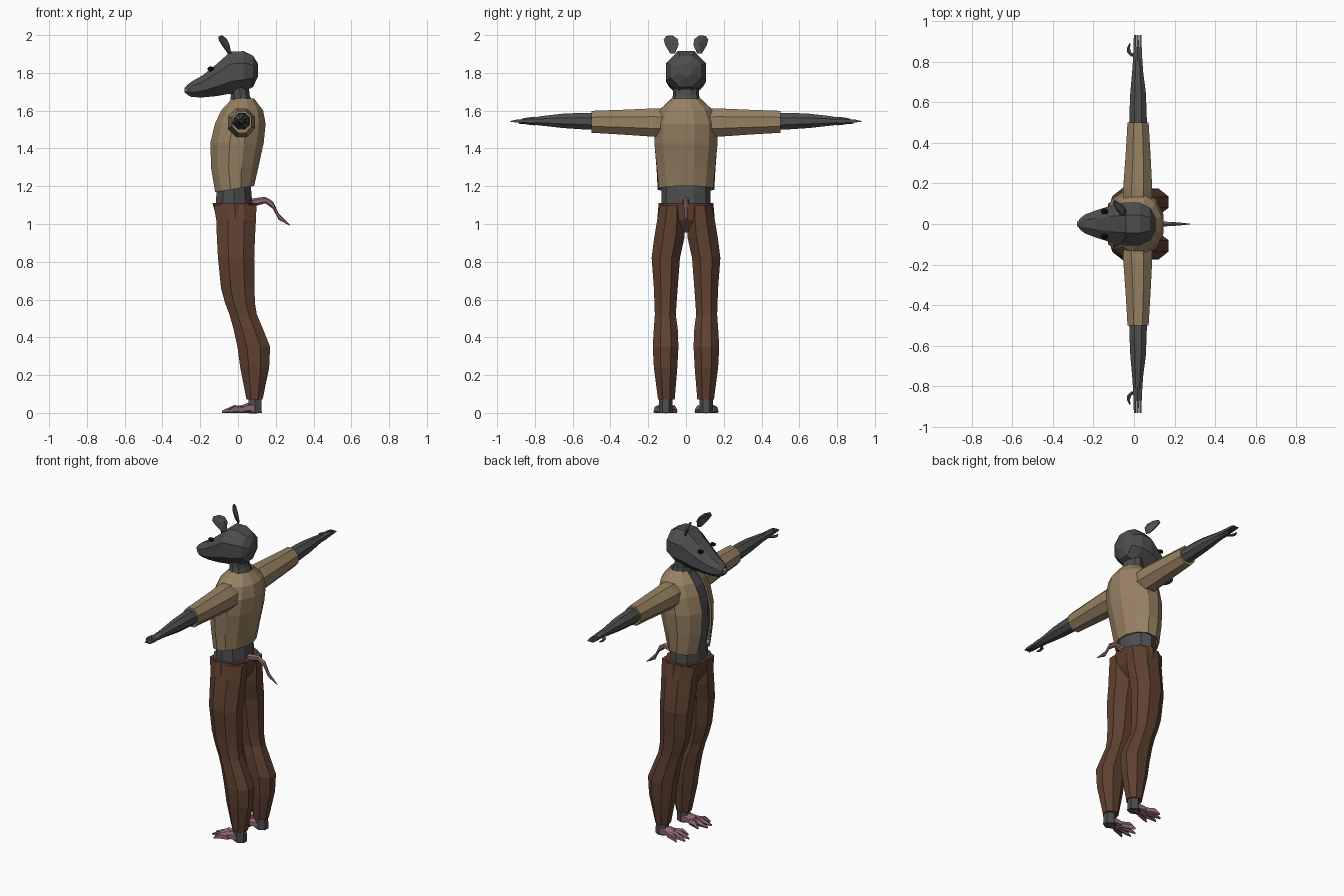
import bpy, bmesh
from math import cos, sin, pi
from mathutils import Vector, Matrix


def mat(name, r, g, b):
    m = bpy.data.materials.new(name)
    m.diffuse_color = (r, g, b, 1)
    return m


FUR = mat("fur", .075, .075, .075)
TAN = mat("tan_cloth", .31, .22, .125)
BROWN = mat("brown_cloth", .115, .053, .03)
PINK = mat("pink_skin", .28, .14, .175)
BLACK = mat("eye_black", .005, .005, .005)
AXES = {'x': ((0, 1, 0), (0, 0, 1)), 'y': ((1, 0, 0), (0, 0, 1)), 'z': ((1, 0, 0), (0, 1, 0))}


def finish(name, bm, m, mirror=False):
    bmesh.ops.recalc_face_normals(bm, faces=bm.faces)
    me = bpy.data.meshes.new(name)
    bm.to_mesh(me)
    bm.free()
    me.materials.append(m)
    o = bpy.data.objects.new(name, me)
    bpy.context.collection.objects.link(o)
    if mirror:
        mod = o.modifiers.new("mirror", 'MIRROR')
        mod.use_axis = (False, True, False)
        mod.use_mirror_merge = False
    return o


def loft(name, rings, m, axis='z', n=8, mirror=False, gaps=None, tilt=0):
    """Skin rings (cx, cy, cz, ra, rb); gaps = opening half-angle at -x for each ring."""
    U, V = (Vector(a) for a in AXES[axis])
    bm, loops = bmesh.new(), []
    for i, (x, y, z, a, b) in enumerate(rings):
        loop = []
        for k in range(n):
            if gaps:
                t, s = pi + gaps[i] + (2 * pi - 2 * gaps[i]) * k / (n - 1), 1
            else:
                t, s = 2 * pi * (k + .5) / n, 1 / cos(pi / n)
            p = Vector((x, y, z)) + U * a * s * cos(t) + V * b * s * sin(t)
            if i == 0:
                p.z += tilt * cos(t)
            loop.append(bm.verts.new(p))
        loops.append(loop)
    for A, B in zip(loops, loops[1:]):
        for k in range(n - 1 if gaps else n):
            j = (k + 1) % n
            bm.faces.new((A[k], A[j], B[j], B[k]))
    if not gaps:
        bm.faces.new(loops[0])
        bm.faces.new(loops[-1])
    return finish(name, bm, m, mirror)


def span(lo, hi):
    return (lo + hi) / 2, (hi - lo) / 2


# head: sections from snout to skull (x, low z, high z, half width)
head = []
for x, lo, hi, w in [(-.27, 1.685, 1.735, .022), (-.245, 1.672, 1.755, .045), (-.19, 1.67, 1.785, .066),
                     (-.115, 1.677, 1.845, .09), (-.04, 1.69, 1.912, .107), (.03, 1.70, 1.915, .105),
                     (.08, 1.725, 1.89, .08), (.105, 1.78, 1.85, .035)]:
    c, r = span(lo, hi)
    head.append((x, 0, c, w, r))
loft("head", head, FUR, 'x')
loft("nose", [(-.282, 0, 1.71, .01, .012), (-.262, 0, 1.71, .024, .026)], PINK, 'x', 6)

# eyes
bm = bmesh.new()
bmesh.ops.create_icosphere(bm, subdivisions=1, radius=1,
                           matrix=Matrix.Translation((-.145, .062, 1.822)) @ Matrix.Diagonal((.02, .016, .014, 1)))
finish("eye", bm, BLACK, True)

# ears: thin cups, outer edge turned forward
bm = bmesh.new()
outline = [(-.012, -.055), (.014, -.055), (.04, -.005), (.047, .025), (.03, .048), (-.008, .05), (-.036, .03), (-.04, .0)]
side, up = Vector((-.45, .89, 0)), Vector((-.42, .05, .9))
mid = Vector((-.064, .075, 1.953))
rim = [bm.verts.new(mid + side * a + up * b) for a, b in outline]
hub = bm.verts.new(mid + Vector((.016, -.004, .004)))
for k in range(8):
    bm.faces.new((rim[k], rim[(k + 1) % 8], hub))
ear = finish("ear", bm, FUR, True)
ear.modifiers.new("thickness", 'SOLIDIFY').thickness = .008

# bare body: hips, chest and neck
loft("body", [(-.02, 0, 1.06, .10, .125), (-.022, 0, 1.2, .09, .122), (-.015, 0, 1.3, .11, .135),
              (-.002, 0, 1.45, .118, .145), (.012, 0, 1.57, .10, .135), (.018, 0, 1.64, .06, .075),
              (.012, 0, 1.68, .05, .066), (.005, 0, 1.75, .05, .066)], FUR, n=10)

# open shirt: front (min x), back (max x), half width per level
rings = []
for z, f, b, w in [(1.185, -.122, .08, .147), (1.30, -.14, .103, .156), (1.43, -.142, .132, .168),
                   (1.53, -.118, .142, .165), (1.60, -.085, .128, .142), (1.66, -.03, .08, .075)]:
    c, r = span(f, b)
    rings.append((c, 0, z, r + .004, w))
shirt = loft("shirt", rings, TAN, n=12, gaps=[.42, .3, .25, .25, .3, .45], tilt=.018)
mod = shirt.modifiers.new("thickness", 'SOLIDIFY')
mod.thickness, mod.offset = .01, 0

# sleeves and forearms
loft("sleeve", [(.018, .12, 1.535, .07, .075), (.018, .17, 1.537, .072, .075), (.02, .33, 1.539, .062, .066),
                (.02, .50, 1.541, .052, .058)], TAN, 'y', mirror=True)
loft("forearm", [(.02, .48, 1.542, .044, .044), (.02, .56, 1.545, .042, .043), (.02, .65, 1.546, .038, .038),
                 (.018, .75, 1.546, .027, .027), (.018, .81, 1.545, .023, .019)], FUR, 'y', mirror=True)
loft("palm", [(.018, .80, 1.545, .023, .02), (.018, .84, 1.545, .022, .016), (.018, .872, 1.545, .02, .01)],
     FUR, 'y', 6, True)
for i, x in enumerate((.004, .018, .032)):
    loft("finger", [(x, .865, 1.545, .006, .009), (x, .90, 1.545, .0055, .007), (x, .93, 1.543, .005, .002)],
         FUR, 'y', 4, True)
loft("thumb", [(.0, .825, 1.542, .01, .008), (-.022, .845, 1.538, .009, .007), (-.027, .865, 1.536, .007, .006),
               (-.02, .888, 1.535, .003, .003)], FUR, 'y', 5, True)

# trousers: hip section plus two legs (z, front, back, inner, outer)
loft("trouser_hips", [(-.018, 0, .955, .055, .06), (-.014, 0, 1.02, .096, .145), (-.018, 0, 1.11, .117, .138)],
     BROWN, n=10)
leg = []
for z, f, b, i, o in [(.07, .045, .13, .06, .148), (.24, .012, .165, .046, .17), (.35, -.003, .17, .04, .176),
                      (.45, -.025, .13, .044, .17), (.52, -.045, .1, .054, .165), (.58, -.068, .09, .05, .167),
                      (.66, -.09, .087, .044, .17), (.82, -.106, .086, .032, .182), (.93, -.112, .09, .008, .168),
                      (1.02, -.115, .095, .004, .153), (1.10, -.128, .098, .01, .136)]:
    (cx, rx), (cy, ry) = span(f, b), span(i, o)
    leg.append((cx, cy, z, rx, ry))
loft("trouser_leg", leg, BROWN, mirror=True)

# ankles, feet and splayed toes
loft("ankle", [(.09, .107, 0, .036, .03), (.09, .107, .1, .032, .03)], FUR, n=6, mirror=True)
loft("foot", [(.10, .107, .025, .03, .025), (.05, .107, .025, .034, .023), (.01, .107, .018, .04, .017)],
     PINK, 'x', 6, True)
for tip_x, tip_y, base_y in [(-.05, .05, .082), (-.085, .092, .1), (-.085, .132, .118), (-.05, .168, .134)]:
    my = (tip_y + base_y) / 2
    loft("toe", [(.03, base_y, .017, .013, .016), (-.02, my, .02, .014, .018), (tip_x, tip_y, .006, .004, .005)],
         PINK, 'x', 5, True)

# tail
loft("tail", [(.06, 0, 1.11, .016, .02), (.145, 0, 1.127, .012, .015), (.185, 0, 1.10, .010, .017),
              (.215, 0, 1.04, .008, .015), (.275, 0, .993, .002, .002)], PINK, 'x', 6)
